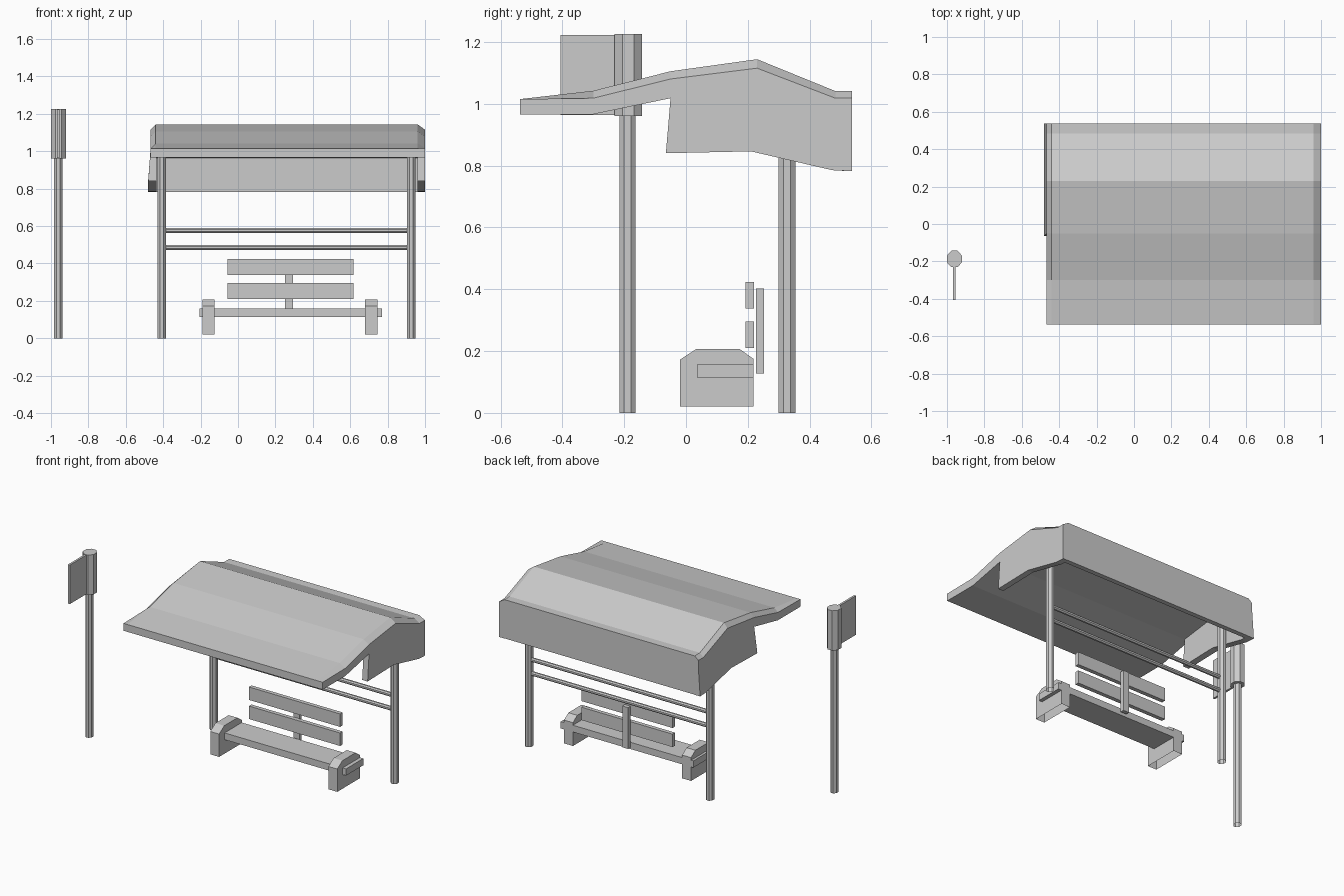
import bpy, bmesh, math

if "Cube" in bpy.data.objects:
    bpy.data.objects.remove(bpy.data.objects["Cube"])


def finish(name, bm):
    bmesh.ops.recalc_face_normals(bm, faces=bm.faces)
    me = bpy.data.meshes.new(name)
    bm.to_mesh(me)
    bm.free()
    ob = bpy.data.objects.new(name, me)
    bpy.context.collection.objects.link(ob)
    return ob


def loft(name, sections, open_start=False):
    """Skin a list of matching closed loops and cap the ends."""
    bm = bmesh.new()
    rings = [[bm.verts.new(p) for p in s] for s in sections]
    n = len(rings[0])
    for a, b in zip(rings, rings[1:]):
        for i in range(n):
            j = (i + 1) % n
            bm.faces.new((a[i], a[j], b[j], b[i]))
    if not open_start:
        bm.faces.new(rings[0])
    bm.faces.new(rings[-1])
    return finish(name, bm)


def box(name, x0, x1, y0, y1, z0, z1):
    loop = [(x0, y0), (x1, y0), (x1, y1), (x0, y1)]
    return loft(name, [[(x, y, z) for x, y in loop] for z in (z0, z1)])


def octagon(rx, ry):
    # flats face the axes
    k = 1 / math.cos(math.pi / 8)
    return [(rx * k * math.cos((i + .5) * math.pi / 4),
             ry * k * math.sin((i + .5) * math.pi / 4)) for i in range(8)]


def post(name, x, y, z0, z1, rx, ry, open_bottom=True):
    return loft(name, [[(x + u, y + v, z) for u, v in octagon(rx, ry)]
                       for z in (z0, z1)], open_bottom)


# roof slab: raised centre with chamfered ends
low = [(-.537, 1.015), (-.30, 1.018), (-.05, 1.08), (.23, 1.115), (.483, 1.018), (.537, 1.018)]
high = [(-.537, 1.015), (-.30, 1.042), (-.05, 1.105), (.23, 1.144), (.483, 1.041), (.537, 1.041)]
under = [(.537, .965), (.483, .965), (.23, 1.055), (-.05, 1.018), (-.30, .966), (-.537, .966)]
stations = [(-.467, low), (-.44, high), (.96, high), (1.0, low)]
loft("roof", [[(x, y, z) for y, z in top + under] for x, top in stations])

# side panels hanging below the roof, left one flares slightly outward
panel_top = under[:4]
panel_bottom = [(-.065, .84), (.21, .846), (.474, .785), (.537, .782)]
for name, inner, outer, flare in (("left_side_panel", -.435, -.467, -.013),
                                  ("right_side_panel", .96, 1.0, 0)):
    loft(name, [[(x, y, z) for y, z in panel_top] +
                [(x + f, y, z) for y, z in panel_bottom]
                for x, f in ((inner, 0), (outer, flare))])

# back panel
box("back_panel", -.435, .96, .505, .537, .783, .965)

# shelter posts and rails
for name, x in (("left_post", -.407), ("right_post", .926)):
    post(name, x, .327, 0, 1.03, .023, .027)
for name, z in (("lower_rail", .485), ("upper_rail", .577)):
    loft(name, [[(x, .327 + u, z + v) for u, v in octagon(.013, .013)]
                for x in (-.395, .91)])

# bench seat and hollow end supports
box("bench_seat", -.207, .77, .037, .218, .113, .158)
support = [(-.02, .02), (-.02, .172), (.034, .207), (.173, .207), (.218, .175), (.218, .02)]
for name, x0, x1 in (("left_bench_support", -.19, -.125), ("right_bench_support", .68, .745)):
    ob = loft(name, [[(x, y, z) for y, z in support] for x in (x0, x1)])
    bm = bmesh.new()
    bm.from_mesh(ob.data)
    bm.normal_update()
    bottom = [f for f in bm.faces if f.normal.z < -.9]
    bmesh.ops.delete(bm, geom=bottom, context='FACES_ONLY')
    bm.to_mesh(ob.data)
    bm.free()

# backrest slats and bracket
for name, z in (("lower_slat", .21), ("upper_slat", .337)):
    box(name, -.055, .617, .193, .22, z, z + .086)
box("backrest_bracket", .25, .293, .226, .252, .128, .403)

# stop sign post, sleeve and flag blade
post("sign_post", -.961, -.189, 0, .97, .022, .026)
post("sign_sleeve", -.96, -.187, .96, 1.225, .04, .044, False)
box("sign_blade", -.968, -.954, -.406, -.22, .963, 1.223)
